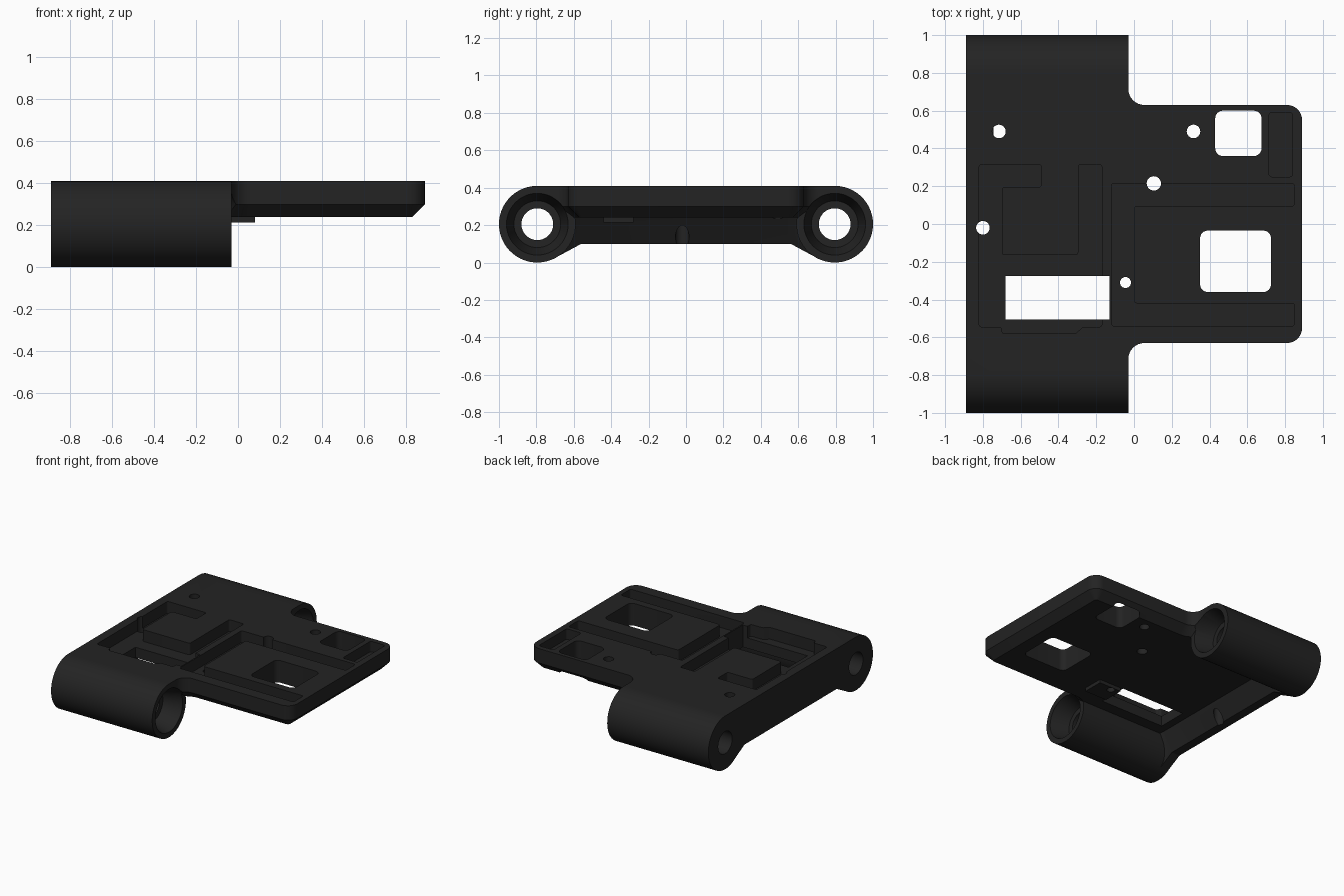
import bpy, bmesh, math
from mathutils import Vector

if "Cube" in bpy.data.objects:
    bpy.data.objects.remove(bpy.data.objects["Cube"])

TOP, FLOOR = 0.41, 0.24          # plate top and underside
TUBE_Y, TUBE_R = 0.795, 0.205    # side tubes, axis along x

black = bpy.data.materials.new("matte_black")
black.diffuse_color = (0.017, 0.017, 0.017, 1)
black.use_nodes = True
black.node_tree.nodes["Principled BSDF"].inputs["Base Color"].default_value = black.diffuse_color


def loft(name, rings):
    """Closed solid from a list of rings with equal point counts."""
    bm = bmesh.new()
    vs = [[bm.verts.new(p) for p in r] for r in rings]
    n = len(rings[0])
    for a, b in zip(vs, vs[1:]):
        for i in range(n):
            j = (i + 1) % n
            bm.faces.new((a[i], a[j], b[j], b[i]))
    bm.faces.new(vs[0][::-1])
    bm.faces.new(vs[-1])
    bmesh.ops.recalc_face_normals(bm, faces=bm.faces)
    me = bpy.data.meshes.new(name)
    bm.to_mesh(me)
    bm.free()
    me.materials.append(black)
    ob = bpy.data.objects.new(name, me)
    bpy.context.collection.objects.link(ob)
    return ob


def rounded(pts, radius, seg=6):
    """Round polygon corners; radius is one number or one per corner."""
    out, n = [], len(pts)
    for i in range(n):
        r = radius if isinstance(radius, (int, float)) else radius[i]
        p = Vector(pts[i])
        if r == 0:
            out.append(p)
            continue
        a = (Vector(pts[i - 1]) - p).normalized()
        b = (Vector(pts[(i + 1) % n]) - p).normalized()
        half = a.angle(b) / 2
        t = r / math.tan(half)
        c = p + (a + b).normalized() * (r / math.sin(half))
        s, e = p + a * t - c, p + b * t - c
        sweep = s.angle_signed(e)
        for k in range(seg + 1):
            ang = -sweep * k / seg
            out.append(c + Vector((s.x * math.cos(ang) - s.y * math.sin(ang),
                                   s.x * math.sin(ang) + s.y * math.cos(ang))))
    return out


def inset(pts, d):
    """Move a counter-clockwise outline inward by d."""
    out, n = [], len(pts)
    for i, p in enumerate(pts):
        a, b = (p - pts[i - 1]).normalized(), (pts[(i + 1) % n] - p).normalized()
        na, nb = Vector((-a.y, a.x)), Vector((-b.y, b.x))
        out.append(p + (na + nb) * (d / (1 + na.dot(nb))))
    return out


def prism(name, pts, z0, z1):
    return loft(name, [[(p[0], p[1], z) for p in pts] for z in (z0, z1)])


def rect(x0, x1, y0, y1):
    return [(x0, y0), (x1, y0), (x1, y1), (x0, y1)]


def circle(cx, cy, r, n=32):
    return [(cx + r * math.cos(2 * math.pi * i / n),
             cy + r * math.sin(2 * math.pi * i / n)) for i in range(n)]


def combine(target, tool, op):
    m = target.modifiers.new("cut", 'BOOLEAN')
    m.operation, m.solver, m.object = op, 'EXACT', tool
    bpy.context.view_layer.objects.active = target
    bpy.ops.object.modifier_apply(modifier=m.name)
    bpy.data.objects.remove(tool)


# Tube block: both tubes and the bridging deck in one section along x
side = []
under = math.asin((FLOOR - 0.205) / TUBE_R)
a0, a1 = math.pi / 2, -math.pi - under + 2 * under * 1.0
a1 = -math.pi - under            # inner point where tube meets underside
for k in range(41):
    a = a0 + (a1 - a0) * k / 40
    side.append((TUBE_Y + TUBE_R * math.cos(a), 0.205 + TUBE_R * math.sin(a)))
section = side + [(-y, z) for y, z in reversed(side)]
body = loft("mounting_plate", [[(x, y, z) for y, z in section] for x in (-0.89, -0.03)])

# Front panel with rounded corners and chamfered lower edge
half = [(-0.5, -0.74), (-0.03, -0.74), (-0.03, -0.63), (0.89, -0.63)]
outline = rounded(half + [(x, -y) for x, y in reversed(half)],
                  [0, 0, 0.085, 0.08, 0.08, 0.085, 0, 0], 8)
lower = inset(outline, 0.06)
panel = loft("panel", [[(p.x, p.y, z) for p in ring] for ring, z in
                       ((lower, FLOOR), (outline, 0.30), (outline, TOP))])
combine(body, panel, 'UNION')

# Rear wall with sloped inner face, flaring into the tubes
wall_low = [(-0.69, 0.03), (-0.56, 0.10), (0.56, 0.10), (0.69, 0.03)]
wall_top = [(0.69, 0.33), (-0.69, 0.33)]
rings = [[(x, y, z + lift * (0.25 - z)) for y, z in wall_low] +
         [(x, y, z) for y, z in wall_top]
         for x, lift in ((-0.89, 0), (-0.82, 0), (-0.735, 1))]
combine(body, loft("wall", rings), 'UNION')

# Small boss under the deck
combine(body, prism("boss", rect(-0.11, 0.08, -0.44, -0.28), 0.213, 0.27), 'UNION')

# Stepped tube bores, wider at the front end
for s in (-1, 1):
    steps = [(-1.0, 0.085), (-0.17, 0.085), (-0.17, 0.125), (-0.03, 0.165), (0.2, 0.165)]
    bore = loft("bore", [[(x, y, z) for y, z in circle(s * TUBE_Y, 0.205, r, 48)]
                         for x, r in steps])
    combine(body, bore, 'DIFFERENCE')

# Channels sunk into the top
left_channel = [(-0.82, 0.315), (-0.82, -0.545), (-0.70, -0.545), (-0.70, -0.58),
                (-0.31, -0.58), (-0.27, -0.545), (-0.17, -0.545), (-0.17, 0.315),
                (-0.295, 0.315), (-0.295, -0.165), (-0.70, -0.165), (-0.70, 0.195),
                (-0.49, 0.195), (-0.49, 0.315)]
right_channel = [(-0.12, 0.215), (-0.12, -0.54), (0.85, -0.54), (0.85, -0.42),
                 (0.0, -0.42), (0.0, 0.095), (0.85, 0.095), (0.85, 0.215)]
side_pocket = rect(0.715, 0.84, 0.25, 0.59)
for pts, depth in ((left_channel, 0.09), (right_channel, 0.09), (side_pocket, 0.08)):
    combine(body, prism("channel", rounded(pts, 0.015, 4), TOP - depth, 0.6), 'DIFFERENCE')

# Windows through the deck
for box, r in (((0.43, 0.675, 0.36, 0.60), 0.04), ((0.35, 0.725, -0.36, -0.035), 0.04),
               ((-0.68, -0.13, -0.505, -0.275), 0)):
    combine(body, prism("window", rounded(rect(*box), r), 0.05, 0.6), 'DIFFERENCE')

# Screw holes
for x, y, r, z0 in ((-0.715, 0.49, 0.036, 0.235), (0.315, 0.49, 0.036, 0.1),
                    (0.105, 0.215, 0.038, 0.1), (-0.80, -0.02, 0.036, 0.0),
                    (-0.045, -0.31, 0.029, 0.1)):
    combine(body, prism("screw_hole", circle(x, y, r, 24), z0, 0.6), 'DIFFERENCE')

# Smooth the tubes and keep edges sharp
bpy.ops.object.select_all(action='DESELECT')
body.select_set(True)
bpy.context.view_layer.objects.active = body
bpy.ops.object.shade_smooth_by_angle(angle=math.radians(25))
